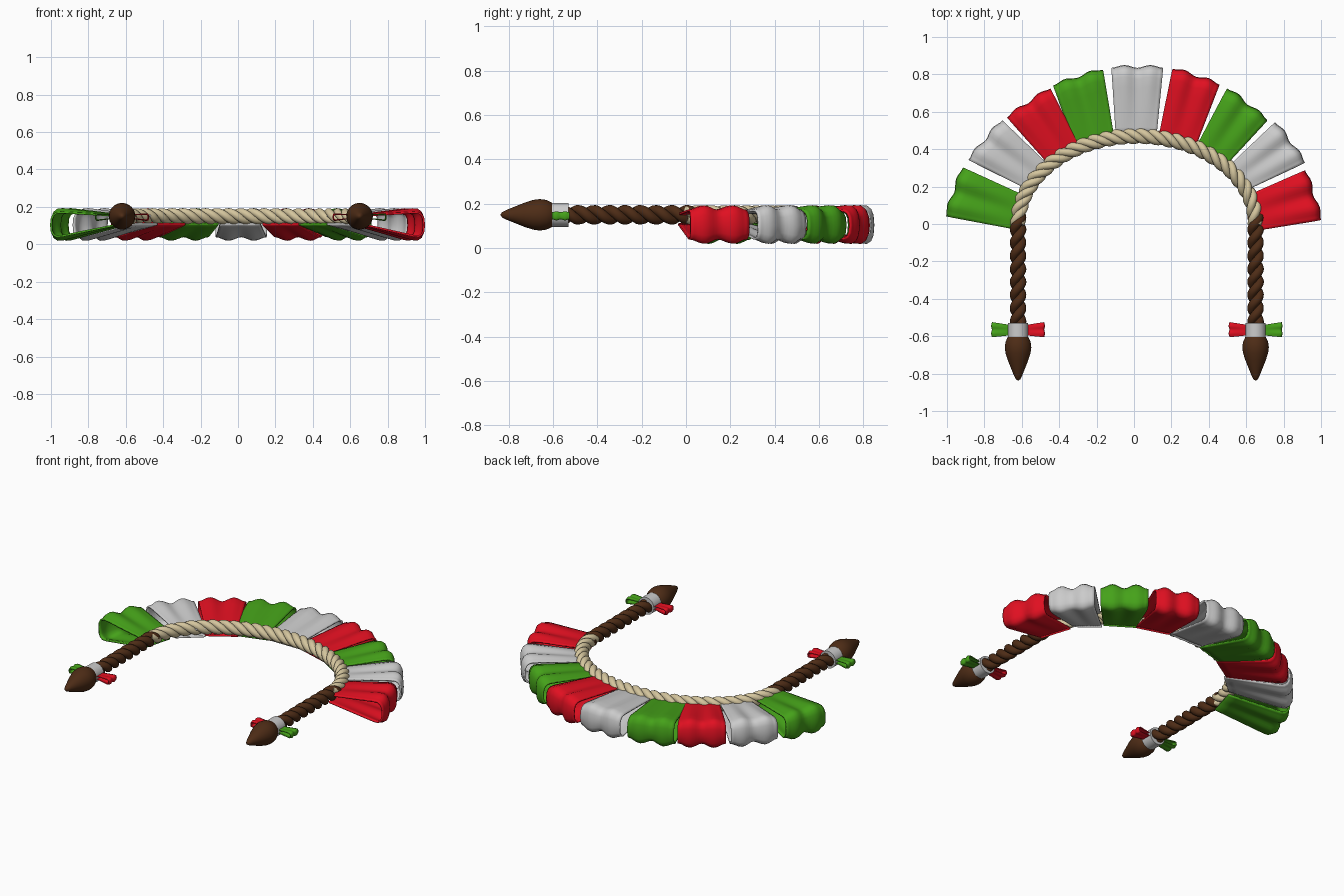
import bpy, math
from mathutils import Vector

if "Cube" in bpy.data.objects:
    bpy.data.objects.remove(bpy.data.objects["Cube"])


def material(name, rgb):
    m = bpy.data.materials.new(name)
    m.diffuse_color = (*rgb, 1)
    m.use_nodes = True
    m.node_tree.nodes["Principled BSDF"].inputs["Base Color"].default_value = m.diffuse_color
    return m


GREEN = material("green", (0.06, 0.36, 0.01))
RED = material("red", (0.75, 0.005, 0.015))
BROWN = material("brown", (0.075, 0.025, 0.008))
BEIGE = material("beige", (0.66, 0.56, 0.34))
WHITE = None
Z0 = 0.15


def finish(ob, mat, angle=50):
    if mat:
        ob.data.materials.append(mat)
    bpy.ops.object.select_all(action='DESELECT')
    ob.select_set(True)
    bpy.context.view_layer.objects.active = ob
    bpy.ops.object.shade_smooth_by_angle(angle=math.radians(angle))
    return ob


def mesh_object(name, verts, faces, mat):
    me = bpy.data.meshes.new(name)
    me.from_pydata(verts, [], faces)
    me.update()
    ob = bpy.data.objects.new(name, me)
    bpy.context.collection.objects.link(ob)
    return finish(ob, mat)


def rope(name, path, strands, pitch, offset, radius, mat):
    """Twisted strands around a flat path of points"""
    cu = bpy.data.curves.new(name, 'CURVE')
    cu.dimensions = '3D'
    cu.bevel_depth = radius
    cu.bevel_resolution = 3
    cu.use_fill_caps = True
    up = Vector((0, 0, 1))
    for k in range(strands):
        sp = cu.splines.new('POLY')
        sp.points.add(len(path) - 1)
        dist = 0
        for i, p in enumerate(path):
            if i:
                dist += (p - path[i - 1]).length
            t = (path[min(i + 1, len(path) - 1)] - path[max(i - 1, 0)]).normalized()
            side = up.cross(t)
            a = 2 * math.pi * (dist / pitch + k / strands)
            q = p + offset * (math.cos(a) * side + math.sin(a) * up)
            sp.points[i].co = (*q, 1)
    ob = bpy.data.objects.new(name, cu)
    bpy.context.collection.objects.link(ob)
    bpy.ops.object.select_all(action='DESELECT')
    ob.select_set(True)
    bpy.context.view_layer.objects.active = ob
    bpy.ops.object.convert(target='MESH')
    return finish(bpy.context.object, mat)


def ribbon(name, corners, mat, z_in, z_out, h_in, h_out, wave, bulge, thick):
    """Folded ribbon: top layer, rounded outer end, bottom layer, open sides"""
    in_a, in_b, out_a, out_b = [Vector(c) for c in corners]
    length = ((out_a + out_b) / 2 - (in_a + in_b) / 2).length
    edge = 0.8 * h_out / length
    prof = [(s * (1 - edge) / 6, 1.0) for s in range(6)]
    for i in range(9):
        a = math.pi / 2 * (1 - i / 4)
        c, s = max(math.cos(a), 0), math.sin(a)
        prof.append((1 - edge + edge * c ** 0.75, math.copysign(abs(s) ** 0.75, s)))
    prof += [(s, -1.0) for s, _ in reversed(prof[:6])]
    nu = 16
    verts, faces = [], []
    for j in range(nu + 1):
        u = j / nu
        w = 0.5 - 0.5 * math.cos(4 * math.pi * u)
        for s, f in prof:
            p = in_a.lerp(in_b, u).lerp(out_a.lerp(out_b, u), s * (1 + bulge * w / length))
            h = h_in + (h_out - h_in) * s + wave * w * s
            verts.append((p.x, p.y, z_in + (z_out - z_in) * s + f * h))
    n = len(prof)
    for j in range(nu):
        for i in range(n - 1):
            a = j * n + i
            faces.append((a, a + 1, a + n + 1, a + n))
    ob = mesh_object(name, verts, faces, mat)
    so = ob.modifiers.new("thickness", 'SOLIDIFY')
    so.thickness = thick
    so.offset = 0
    return ob


def lathe(name, x, profile, mat, seg=32):
    """Revolve (y, radius) points around a line along y"""
    verts = [(x + r * math.cos(2 * math.pi * k / seg), y, Z0 + r * math.sin(2 * math.pi * k / seg))
             for y, r in profile for k in range(seg)]
    faces = [(i * seg + k, i * seg + (k + 1) % seg, (i + 1) * seg + (k + 1) % seg, (i + 1) * seg + k)
             for i in range(len(profile) - 1) for k in range(seg)]
    faces += [tuple(range(seg))[::-1], tuple(range((len(profile) - 1) * seg, len(profile) * seg))]
    return mesh_object(name, verts, faces, mat)


# Arched light rope
arc = [Vector((0.015 - 0.635 * math.cos(math.pi * i / 240),
               0.47 * math.sin(math.pi * i / 240), Z0)) for i in range(241)]
rope("arch_rope", arc, 3, 0.19, 0.0215, 0.0215, BEIGE)

# Ruffle panels: inner pair, outer pair of corners
panels = [
    ((-0.63, -0.03), (-0.58, 0.15), (-1.0, 0.04), (-0.91, 0.30), GREEN),
    ((-0.56, 0.18), (-0.43, 0.29), (-0.88, 0.34), (-0.70, 0.55), WHITE),
    ((-0.44, 0.30), (-0.28, 0.40), (-0.675, 0.565), (-0.445, 0.72), RED),
    ((-0.31, 0.40), (-0.105, 0.46), (-0.43, 0.735), (-0.165, 0.82), GREEN),
    ((-0.097, 0.465), (0.12, 0.465), (-0.12, 0.83), (0.155, 0.83), WHITE),
    ((0.13, 0.46), (0.325, 0.40), (0.205, 0.825), (0.455, 0.74), RED),
    ((0.325, 0.40), (0.48, 0.30), (0.495, 0.72), (0.71, 0.55), GREEN),
    ((0.475, 0.28), (0.60, 0.18), (0.75, 0.54), (0.91, 0.325), WHITE),
    ((0.60, 0.15), (0.66, -0.035), (0.91, 0.285), (0.995, 0.02), RED),
]
for i, (a, b, c, d, m) in enumerate(panels):
    ribbon(f"ruffle_panel_{i + 1}", (a, b, c, d), m, 0.13, 0.103, 0.022, 0.07, 0.022, 0.015, 0.01)

# Legs: dark rope, collar, pointed tip and side bow loops
for side, x, left_mat, right_mat in (("left", -0.62, GREEN, RED), ("right", 0.65, RED, GREEN)):
    leg = [Vector((x, 0.04 - 0.59 * i / 90, Z0)) for i in range(91)]
    rope(side + "_leg_rope", leg, 2, 0.14, 0.02, 0.0245, BROWN)
    lathe(side + "_collar", x, [(-0.53, 0.046), (-0.53, 0.054), (-0.605, 0.054), (-0.605, 0.046)], WHITE)
    lathe(side + "_tip", x, [(-0.595, 0.045), (-0.605, 0.055), (-0.63, 0.067), (-0.66, 0.071),
                             (-0.69, 0.067), (-0.73, 0.054), (-0.77, 0.038), (-0.81, 0.022),
                             (-0.83, 0.012), (-0.836, 0.003)], BROWN)
    for tag, d, m in (("left", -1, left_mat), ("right", 1, right_mat)):
        ribbon(f"{side}_bow_{tag}", ((x + d * 0.04, -0.54), (x + d * 0.04, -0.595),
                                     (x + d * 0.138, -0.525), (x + d * 0.138, -0.605)),
               m, Z0 - 0.002, Z0 - 0.005, 0.008, 0.015, 0.005, 0.004, 0.004)
